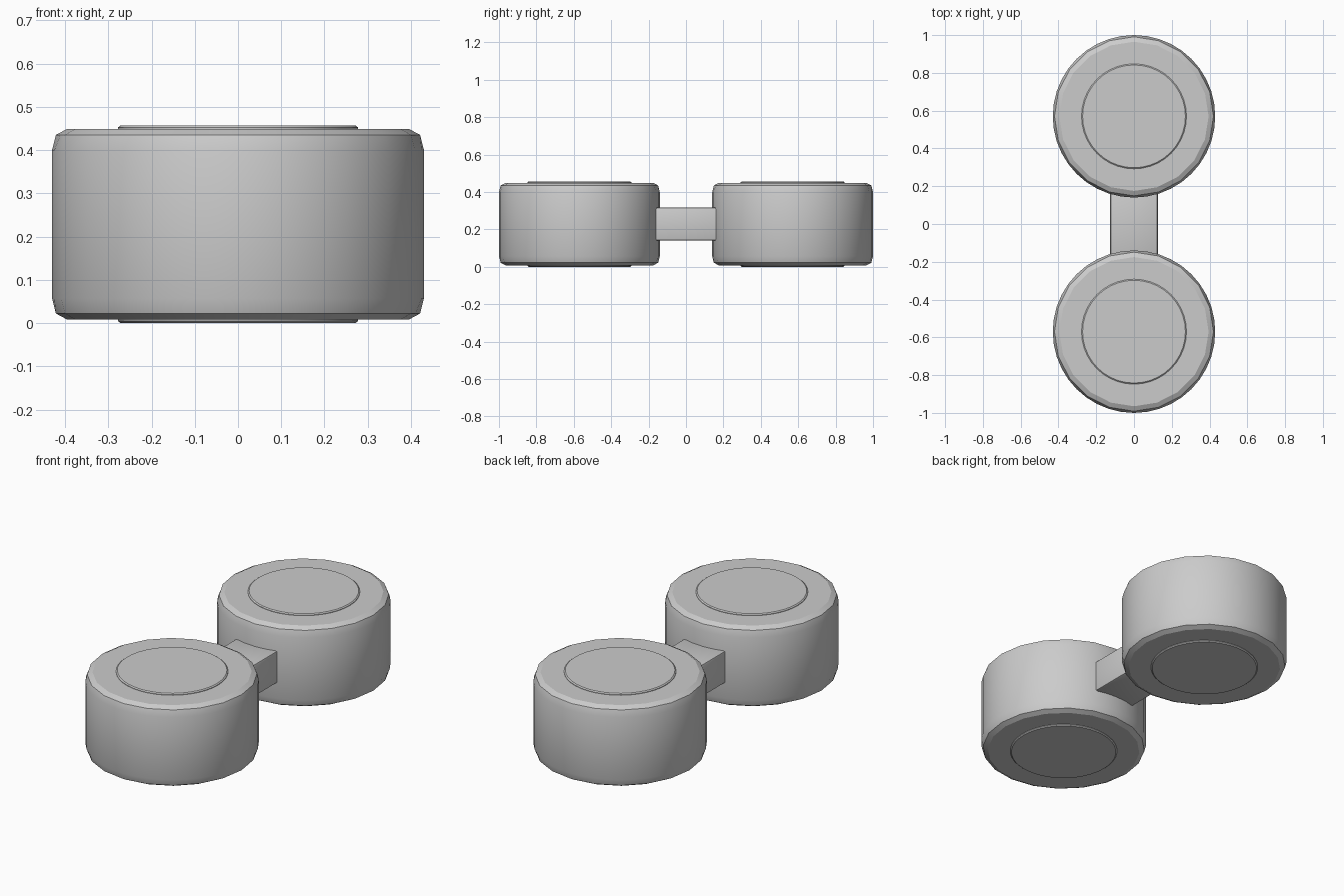
import bpy, bmesh, math

if "Cube" in bpy.data.objects:
    bpy.data.objects.remove(bpy.data.objects["Cube"])

SEG = 40


def lathe(name, y, profile):
    """Closed turned solid; profile rows are radius, z, faceted (20-sided ring)."""
    bm = bmesh.new()
    rings = []
    for r, z, faceted in profile:
        ring = []
        for i in range(SEG):
            a = 2 * math.pi * i / SEG
            k = r * (math.cos(math.pi / 20) if faceted and i % 2 else 1)
            ring.append(bm.verts.new((k * math.cos(a), y + k * math.sin(a), z)))
        rings.append(ring)
    for lo, hi in zip(rings, rings[1:]):
        for i in range(SEG):
            j = (i + 1) % SEG
            bm.faces.new((lo[i], lo[j], hi[j], hi[i]))
    bm.faces.new(rings[0][::-1])
    bm.faces.new(rings[-1])
    finish(name, bm)


def finish(name, bm):
    bmesh.ops.recalc_face_normals(bm, faces=bm.faces)
    me = bpy.data.meshes.new(name)
    bm.to_mesh(me)
    bm.free()
    ob = bpy.data.objects.new(name, me)
    bpy.context.collection.objects.link(ob)
    bpy.ops.object.select_all(action='DESELECT')
    ob.select_set(True)
    bpy.context.view_layer.objects.active = ob
    bpy.ops.object.shade_smooth_by_angle(angle=math.radians(25))


# Half profiles from the top edge down, mirrored about mid height 0.23
BODY = [(0.395, 0.449, True), (0.421, 0.435, True), (0.43, 0.40, False)]
DISC = [(0.272, 0.457, False), (0.278, 0.452, False)]


def mirrored(half):
    return [(r, 0.457 - z, f) for r, z, f in half] + half[::-1]


# Two drums with a raised disc on both ends
for side, y in (("front", -0.57), ("back", 0.57)):
    lathe(side + "_drum", y, mirrored(BODY))
    lathe(side + "_end_disc", y, mirrored(DISC))

# Connecting bar with small bevels
bm = bmesh.new()
bmesh.ops.create_cube(bm, size=1)
for v in bm.verts:
    v.co = (v.co.x * 0.252, v.co.y * 0.42, 0.2285 + v.co.z * 0.176)
bmesh.ops.bevel(bm, geom=bm.edges[:], offset=0.01, segments=2, profile=0.5, affect='EDGES')
finish("connecting_bar", bm)
